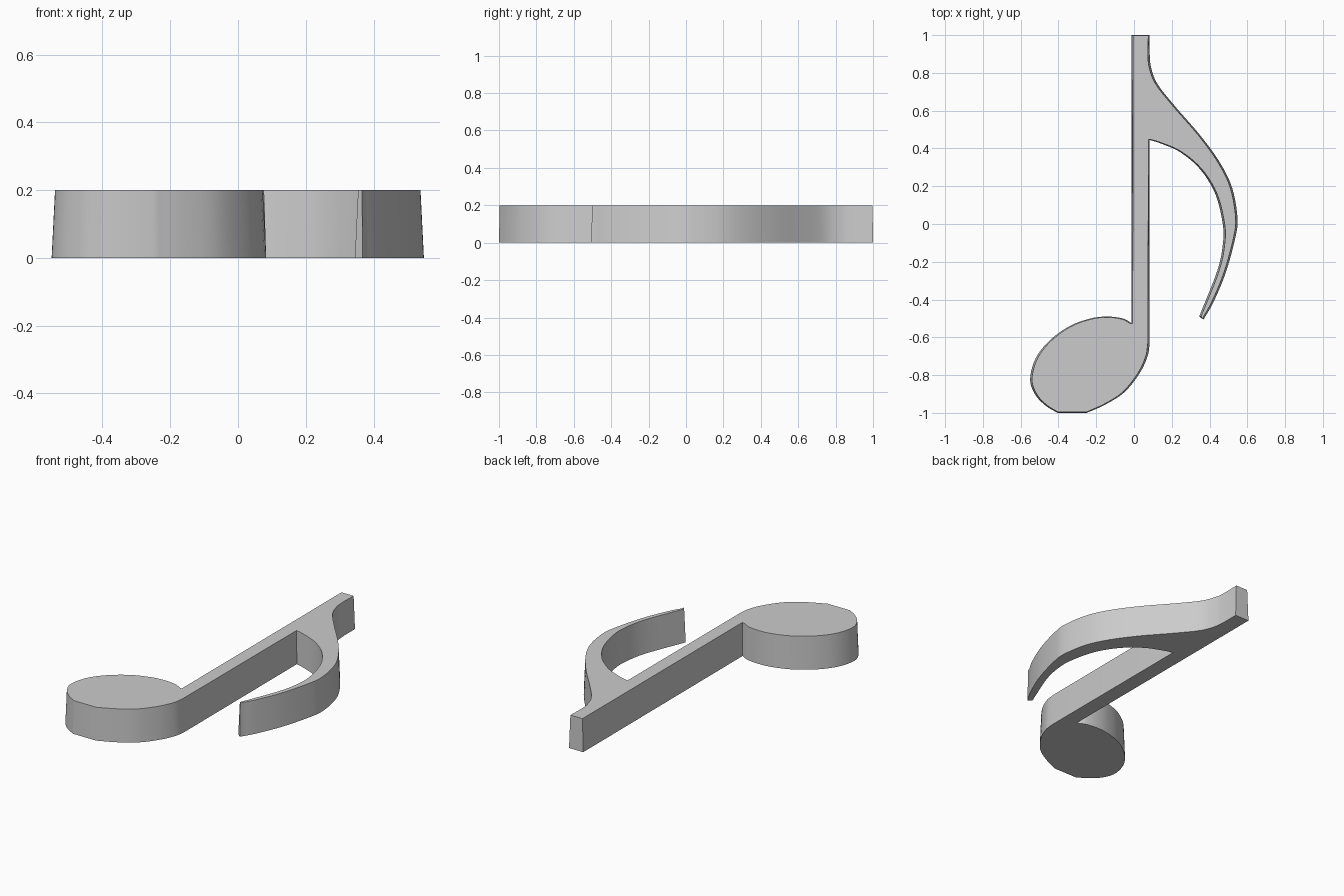
import bpy
import bmesh
from math import radians
from mathutils import Vector

HEIGHT = 0.2
TAPER = Vector((0.01, 0.004))  # how far the walls lean in toward the top
STEPS = 5

cube = bpy.data.objects.get("Cube")
if cube:
    bpy.data.objects.remove(cube, do_unlink=True)


def smooth_run(points):
    """Sample a Catmull-Rom curve through the points, leaving out the last one."""
    pts = [Vector(p) for p in points]
    pts = [2 * pts[0] - pts[1]] + pts + [2 * pts[-1] - pts[-2]]
    run = []
    for a, b, c, d in zip(pts, pts[1:], pts[2:], pts[3:]):
        for i in range(STEPS):
            t = i / STEPS
            run.append(b + 0.5 * t * ((c - a)
                       + t * (2 * a - 5 * b + 4 * c - d)
                       + t * t * (3 * b - 3 * c + d - a)))
    return run


# Counter-clockwise outline, split into runs at the sharp corners
stem_left = [(-0.012, 1), (-0.012, -0.525)]
head_upper = [(-0.012, -0.525), (-0.06, -0.5), (-0.14, -0.49), (-0.23, -0.5),
              (-0.34, -0.54), (-0.445, -0.615), (-0.52, -0.71), (-0.55, -0.82),
              (-0.525, -0.9), (-0.47, -0.96), (-0.405, -1)]
head_base = [(-0.405, -1), (-0.25, -1)]
head_lower = [(-0.25, -1), (-0.15, -0.955), (-0.05, -0.89), (0.03, -0.79),
              (0.072, -0.7), (0.083, -0.63)]
stem_right = [(0.083, -0.63), (0.083, 0.445)]
flag_inner = [(0.083, 0.445), (0.145, 0.425), (0.245, 0.38), (0.35, 0.29),
              (0.43, 0.16), (0.47, 0), (0.47, -0.11), (0.44, -0.25), (0.345, -0.49)]
flag_tip = [(0.345, -0.49), (0.368, -0.506)]
flag_outer = [(0.368, -0.506), (0.42, -0.415), (0.485, -0.26), (0.535, -0.08),
              (0.548, 0.03), (0.52, 0.19), (0.455, 0.325), (0.35, 0.47),
              (0.22, 0.62), (0.125, 0.74), (0.09, 0.83), (0.083, 0.9)]
stem_end = [(0.083, 0.9), (0.083, 1)]
stem_cap = [(0.083, 1), (-0.012, 1)]

outline = []
for run in (head_upper, head_base, head_lower, stem_right, flag_inner,
            flag_tip, flag_outer, stem_end, stem_cap, stem_left):
    straight = len(run) == 2
    outline += [Vector(run[0])] if straight else smooth_run(run)


def leaned_in(i):
    """Move one outline point inward along its averaged edge normal."""
    before, here = outline[i - 1], outline[i]
    after = outline[(i + 1) % len(outline)]
    edges = (here - before).normalized() + (after - here).normalized()
    edges.normalize()
    return here + Vector((-edges.y * TAPER.x, edges.x * TAPER.y))


# Solid note: base face, tapered top face and the walls between
bm = bmesh.new()
bottom = [bm.verts.new((p.x, p.y, 0)) for p in outline]
top = [bm.verts.new((*leaned_in(i), HEIGHT)) for i in range(len(outline))]
bm.faces.new(reversed(bottom))
bm.faces.new(top)
for i in range(len(outline)):
    j = (i + 1) % len(outline)
    bm.faces.new((bottom[i], bottom[j], top[j], top[i]))
bmesh.ops.recalc_face_normals(bm, faces=bm.faces)

mesh = bpy.data.meshes.new("eighth_note")
bm.to_mesh(mesh)
bm.free()
note = bpy.data.objects.new("eighth_note", mesh)
bpy.context.collection.objects.link(note)

# Smooth curved walls with crisp rims and corners
bpy.ops.object.select_all(action='DESELECT')
note.select_set(True)
bpy.context.view_layer.objects.active = note
bpy.ops.object.shade_smooth_by_angle(angle=radians(25))
